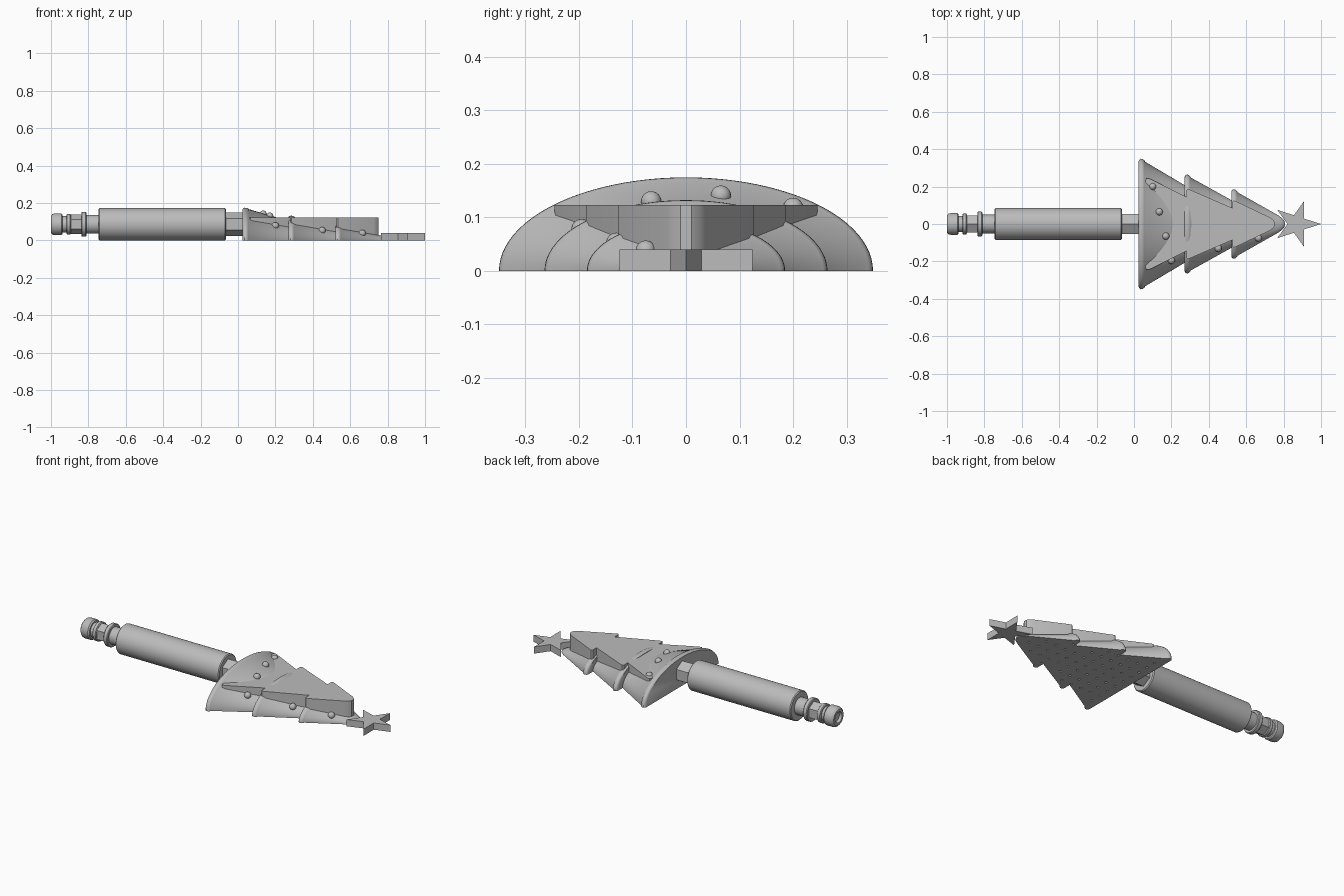
import bpy, bmesh
from math import pi, sin, cos, radians, sqrt
from mathutils import Vector, Matrix

cube = bpy.data.objects.get("Cube")
if cube:
    bpy.data.objects.remove(cube, do_unlink=True)

grey = bpy.data.materials.new("plain grey")
grey.use_nodes = True
grey.diffuse_color = (0.5, 0.5, 0.5, 1)
grey.node_tree.nodes["Principled BSDF"].inputs["Base Color"].default_value = (0.5, 0.5, 0.5, 1)

AXIS_Z = 0.086


def finish(name, bm, smooth=None):
    bmesh.ops.recalc_face_normals(bm, faces=bm.faces[:])
    mesh = bpy.data.meshes.new(name)
    bm.to_mesh(mesh)
    bm.free()
    mesh.materials.append(grey)
    ob = bpy.data.objects.new(name, mesh)
    bpy.context.collection.objects.link(ob)
    if smooth:
        bpy.ops.object.select_all(action='DESELECT')
        ob.select_set(True)
        bpy.context.view_layer.objects.active = ob
        bpy.ops.object.shade_smooth_by_angle(angle=radians(smooth))
    return ob


def lathe(name, profile, sides=48, smooth=35):
    """Solid turned about the handle axis from (x, radius) points."""
    bm = bmesh.new()
    rings = [[bm.verts.new((x, r * sin(2 * pi * i / sides), AXIS_Z + r * cos(2 * pi * i / sides)))
              for i in range(sides)] for x, r in profile]
    for a, b in zip(rings, rings[1:]):
        for i in range(sides):
            j = (i + 1) % sides
            bm.faces.new((a[i], a[j], b[j], b[i]))
    bm.faces.new(rings[0])
    bm.faces.new(rings[-1])
    return finish(name, bm, smooth)


def half_dome(name, profile, steps=48):
    """Half-elliptical body, half as high as its half-width, flat underneath."""
    bm = bmesh.new()
    rings = [[bm.verts.new((x, r * cos(pi * i / steps), 0.5 * r * sin(pi * i / steps)))
              for i in range(steps + 1)] for x, r in profile]
    for a, b in zip(rings, rings[1:]):
        for i in range(steps):
            bm.faces.new((a[i], a[i + 1], b[i + 1], b[i]))
    bm.faces.new(rings[0])
    bm.faces.new(rings[-1])
    bm.faces.new([r[0] for r in rings] + [r[-1] for r in reversed(rings)])
    return finish(name, bm, 35)


def slab(name, outline, z0, z1, smooth=None):
    bm = bmesh.new()
    face = bm.faces.new([bm.verts.new((x, y, z0)) for x, y in outline])
    top = bmesh.ops.extrude_face_region(bm, geom=[face])["geom"]
    for v in top:
        if isinstance(v, bmesh.types.BMVert):
            v.co.z = z1
    return finish(name, bm, smooth)


def tier(x, root, rim):
    """Rounded lip at the start of a tier."""
    return [(x, root), (x, rim - 0.012), (x + 0.004, rim - 0.004), (x + 0.011, rim),
            (x + 0.021, rim - 0.001), (x + 0.03, rim - 0.008), (x + 0.034, rim - 0.016)]


# Tree body: three stacked tiers ending in a rounded tip
tree_profile = (tier(0.025, 0.33, 0.349)[1:] + tier(0.27, 0.208, 0.264)
                + tier(0.52, 0.128, 0.185)
                + [(0.77, 0.047), (0.79, 0.033), (0.803, 0.018), (0.808, 0.003)])
tree = half_dome("tree_body", tree_profile)


def tree_radius(x):
    for (x0, r0), (x1, r1) in zip(tree_profile, tree_profile[1:]):
        if x0 <= x < x1:
            return r0 + (r1 - r0) * (x - x0) / (x1 - x0)
    return 0


# Small pits in a grid on the underside
bm = bmesh.new()
for i in range(11):
    for j in range(-4, 5):
        x, y = 0.075 + 0.065 * i, 0.065 * j
        if abs(y) < tree_radius(x) - 0.03:
            bmesh.ops.create_cone(bm, cap_ends=True, segments=8, radius1=0.007, radius2=0.007,
                                  depth=0.02, matrix=Matrix.Translation((x, y, 0)))
pits = finish("pit_cutter", bm)
pits.hide_render = True
pits.hide_viewport = True
cut = tree.modifiers.new("pits", 'BOOLEAN')
cut.operation = 'DIFFERENCE'
cut.object = pits

# Raised flat-topped tree plate with a rounded end
half = [(0.062, 0.235), (0.068, 0.245), (0.082, 0.243), (0.28, 0.145), (0.28, 0.18),
        (0.287, 0.187), (0.298, 0.184), (0.527, 0.085), (0.527, 0.12), (0.534, 0.126),
        (0.545, 0.122), (0.725, 0.036), (0.742, 0.024), (0.752, 0.01)]
slab("tree_plate", half + [(x, -y) for x, y in reversed(half)], 0.015, 0.123, 35)

# Star on the tip
star = []
for i in range(10):
    r = 0.049 if i % 2 else 0.13
    star.append((0.87 + r * cos(pi * i / 5), r * sin(pi * i / 5)))
slab("star", star, 0, 0.04)

# Round baubles seated on the tree surface
for n, (x, y) in enumerate([(0.1, 0.2), (0.135, 0.065), (0.17, -0.065), (0.2, -0.195),
                            (0.45, -0.13), (0.665, -0.075)]):
    r = tree_radius(x)
    z = 0.5 * sqrt(max(r * r - y * y, 0))
    bm = bmesh.new()
    bmesh.ops.create_uvsphere(bm, u_segments=20, v_segments=12, radius=0.019,
                              matrix=Matrix.Translation((x, y, z)))
    finish("bauble_%d" % (n + 1), bm, 40)

# Handle, hexagonal shaft and end coupling
lathe("handle", [(-0.745, 0.081), (-0.74, 0.086), (-0.07, 0.086), (-0.065, 0.081)], 64)
lathe("hex_shaft", [(-0.07, 0.062), (0.04, 0.062)], 6, None)
lathe("coupling_neck", [(-0.82, 0.05), (-0.74, 0.05)])
lathe("coupling_flange", [(-0.838, 0.062), (-0.834, 0.066), (-0.815, 0.066), (-0.811, 0.062)])
lathe("coupling_hex", [(-0.9, 0.053), (-0.83, 0.053)], 6, None)
lathe("coupling_ring", [(-0.918, 0.05), (-0.914, 0.055), (-0.897, 0.055), (-0.893, 0.05)])
lathe("coupling_groove", [(-0.945, 0.043), (-0.91, 0.043)])
lathe("coupling_tip", [(-0.985, 0.028), (-1.0, 0.032), (-1.0, 0.046), (-0.992, 0.055),
                       (-0.98, 0.058), (-0.945, 0.058), (-0.938, 0.052)])
